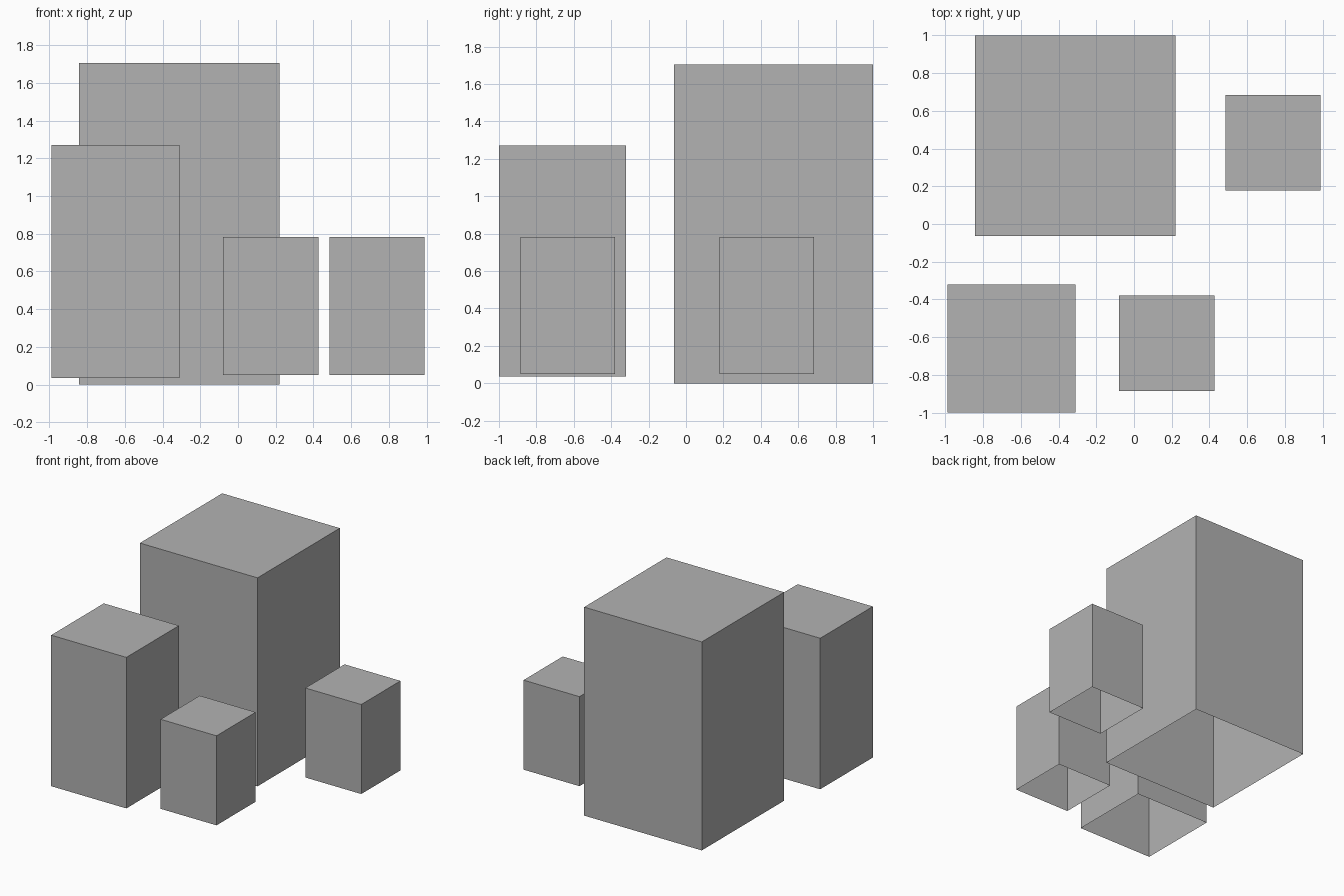
import bpy
import bmesh
from mathutils import Matrix, Vector

default_cube = bpy.data.objects.get("Cube")
if default_cube:
    bpy.data.objects.remove(default_cube, do_unlink=True)

# Plain grey for every block
grey = bpy.data.materials.new("plain_grey")
grey.use_nodes = True
colour = (0.448, 0.448, 0.448, 1)
grey.diffuse_color = colour
grey.node_tree.nodes["Principled BSDF"].inputs["Base Color"].default_value = colour


def open_block(name, x, y, width, bottom, top):
    """Square upright block, centred on x and y, with no underside."""
    height = top - bottom
    bm = bmesh.new()
    bmesh.ops.create_cube(bm, size=1, matrix=Matrix.Diagonal((width, width, height, 1)))
    bm.normal_update()
    underside = [f for f in bm.faces if f.normal.z < -0.5]
    bmesh.ops.delete(bm, geom=underside, context="FACES_ONLY")
    mesh = bpy.data.meshes.new(name)
    bm.to_mesh(mesh)
    bm.free()
    mesh.materials.append(grey)
    block = bpy.data.objects.new(name, mesh)
    block.location = Vector((x, y, bottom + height / 2))
    bpy.context.collection.objects.link(block)
    return block


# Tall block at the back, medium block at the front right
open_block("tall_block", -0.311, 0.468, 1.064, 0, 1.705)
open_block("medium_block", -0.65, -0.66, 0.68, 0.035, 1.27)

# Two matching small blocks
for name, x, y in (("small_front_block", 0.173, -0.633), ("small_side_block", 0.737, 0.432)):
    open_block(name, x, y, 0.506, 0.05, 0.782)
